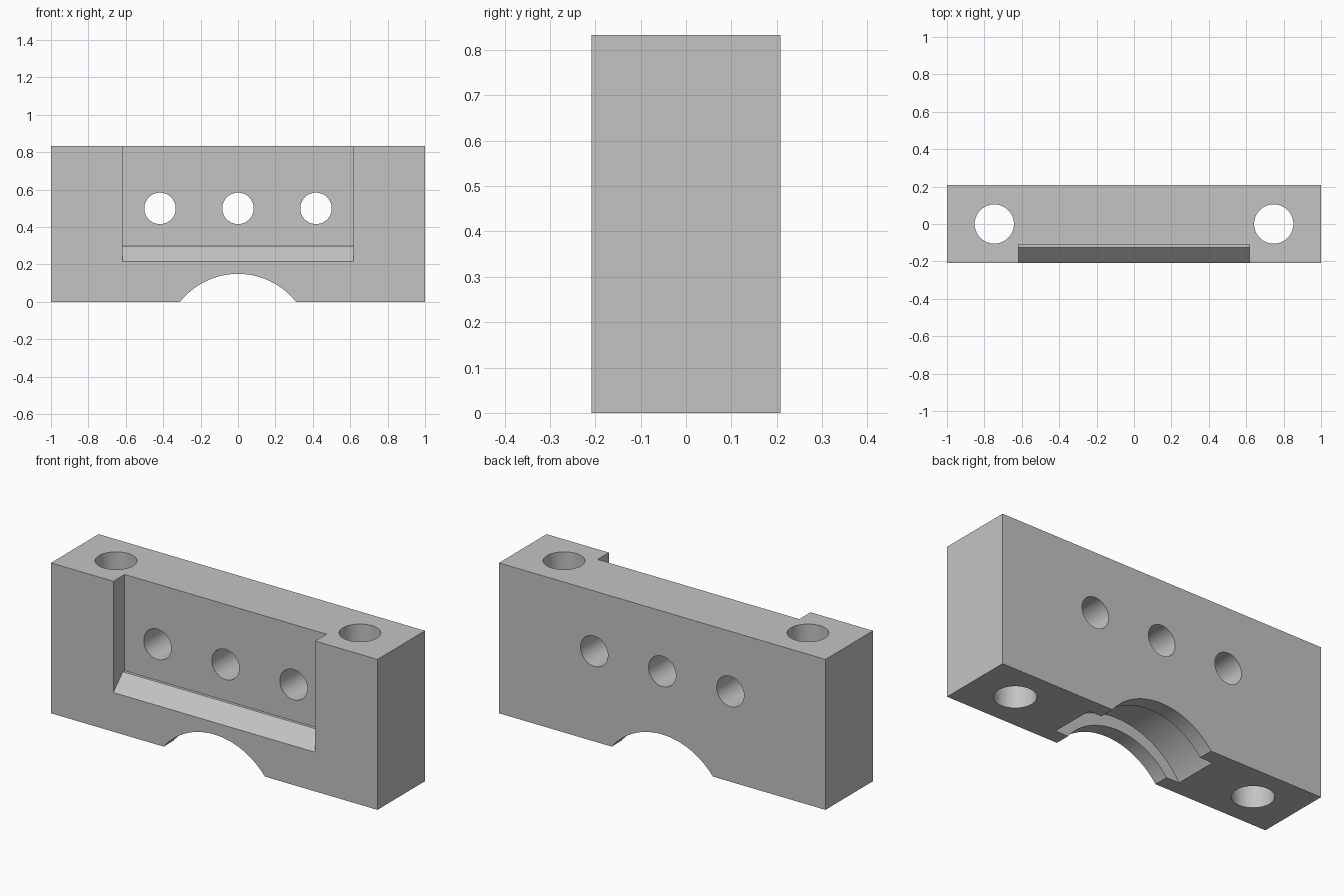
import bpy
import math
from mathutils import Matrix

old = bpy.data.objects.get("Cube")
if old:
    bpy.data.objects.remove(old, do_unlink=True)

HALF_DEPTH = 0.208
HEIGHT = 0.833

grey = bpy.data.materials.new("plain_grey")
grey.use_nodes = True
grey.diffuse_color = (0.55, 0.55, 0.55, 1)
grey.node_tree.nodes["Principled BSDF"].inputs["Base Color"].default_value = grey.diffuse_color


def prism(name, profile, start, end, matrix=Matrix()):
    """Extrude a closed 2D profile from start to end along local z."""
    n = len(profile)
    verts = [(a, b, start) for a, b in profile] + [(a, b, end) for a, b in profile]
    faces = [tuple(reversed(range(n))), tuple(range(n, 2 * n))]
    faces += [(i, (i + 1) % n, n + (i + 1) % n, n + i) for i in range(n)]
    mesh = bpy.data.meshes.new(name)
    mesh.from_pydata(verts, [], faces)
    mesh.transform(matrix)
    mesh.materials.append(grey)
    obj = bpy.data.objects.new(name, mesh)
    bpy.context.collection.objects.link(obj)
    return obj


def circle(x, y, radius, sides=64):
    steps = [2 * math.pi * i / sides for i in range(sides)]
    return [(x + radius * math.cos(t), y + radius * math.sin(t)) for t in steps]


# Local (a, b, c) becomes (a, -c, b) or (c, a, b)
ALONG_Y = Matrix.Rotation(math.pi / 2, 4, "X")
ALONG_X = Matrix(((0, 0, 1, 0), (1, 0, 0, 0), (0, 1, 0, 0), (0, 0, 0, 1)))

# Main block
d = HALF_DEPTH
block = prism("clamp_block", [(-1, -d), (1, -d), (1, d), (-1, d)], 0, HEIGHT)

# Front pocket with a sloping floor and a narrow ledge
pocket = [(-0.3, 0.125), (-d, 0.217), (-0.125, 0.3), (-0.109, 0.3), (-0.109, 1), (-0.3, 1)]
cutters = [prism("pocket_cutter", pocket, -0.618, 0.618, ALONG_X)]

# Arched saddle, with a wider groove between its two lips
cutters.append(prism("saddle_cutter", circle(0, -0.245, 0.395, 96), -0.4, 0.4, ALONG_Y))
cutters.append(prism("groove_cutter", circle(0, -0.245, 0.459, 96), -0.125, 0.125, ALONG_Y))

# Three cross holes and two vertical bolt holes
for x in (-0.417, 0, 0.417):
    cutters.append(prism("cross_hole_cutter", circle(x, 0.5, 0.084), -0.4, 0.4, ALONG_Y))
for x in (-0.747, 0.747):
    cutters.append(prism("bolt_hole_cutter", circle(x, 0, 0.105), -0.2, 1.1))

for cutter in cutters:
    cutter.hide_render = True
    mod = block.modifiers.new(cutter.name, "BOOLEAN")
    mod.operation = "DIFFERENCE"
    mod.solver = "EXACT"
    mod.object = cutter

# Bake the cuts and drop the cutters
bpy.context.view_layer.update()
graph = bpy.context.evaluated_depsgraph_get()
block.data = bpy.data.meshes.new_from_object(block.evaluated_get(graph))
block.modifiers.clear()
for cutter in cutters:
    bpy.data.objects.remove(cutter, do_unlink=True)

bpy.ops.object.select_all(action="DESELECT")
block.select_set(True)
bpy.context.view_layer.objects.active = block
bpy.ops.object.shade_smooth_by_angle(angle=math.radians(30))
